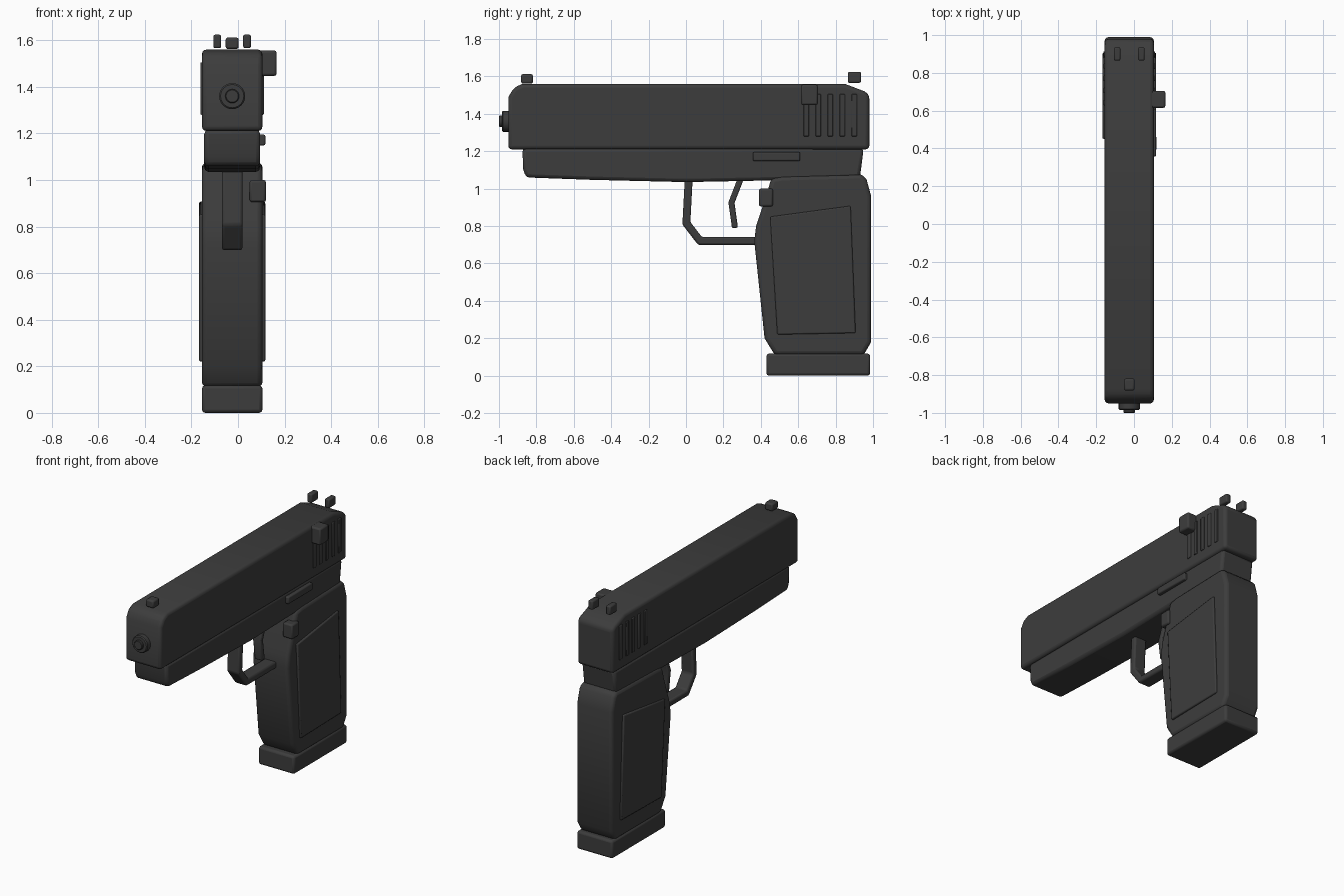
import bpy, bmesh, math
from mathutils import Vector

if "Cube" in bpy.data.objects:
    bpy.data.objects.remove(bpy.data.objects["Cube"])

CX = -0.025  # centre plane of the body

mat = bpy.data.materials.new("dark_grey")
mat.diffuse_color = (0.046, 0.046, 0.046, 1)
mat.use_nodes = True
mat.node_tree.nodes["Principled BSDF"].inputs["Base Color"].default_value = mat.diffuse_color


def finish(name, bm, bevel=0.0, segments=2):
    bmesh.ops.recalc_face_normals(bm, faces=bm.faces)
    mesh = bpy.data.meshes.new(name)
    bm.to_mesh(mesh)
    bm.free()
    mesh.materials.append(mat)
    ob = bpy.data.objects.new(name, mesh)
    bpy.context.collection.objects.link(ob)
    if bevel:
        mod = ob.modifiers.new("Bevel", 'BEVEL')
        mod.width = bevel
        mod.segments = segments
        mod.limit_method = 'ANGLE'
        mod.angle_limit = math.radians(35)
    bpy.ops.object.select_all(action='DESELECT')
    ob.select_set(True)
    bpy.context.view_layer.objects.active = ob
    bpy.ops.object.shade_smooth_by_angle(angle=math.radians(35))
    return ob


def extrude(name, profile, x0, x1, bevel=0.0, segments=2):
    """Side profile of (y, z) points extruded from x0 to x1."""
    bm = bmesh.new()
    a = [bm.verts.new((x0, y, z)) for y, z in profile]
    b = [bm.verts.new((x1, y, z)) for y, z in profile]
    bm.faces.new(a)
    bm.faces.new(b[::-1])
    n = len(a)
    for i in range(n):
        j = (i + 1) % n
        bm.faces.new((a[i], b[i], b[j], a[j]))
    return finish(name, bm, bevel, segments)


def box(name, x0, x1, y0, y1, z0, z1, bevel=0.0):
    return extrude(name, [(y0, z0), (y1, z0), (y1, z1), (y0, z1)], x0, x1, bevel)


def strip(name, path, width, x0, x1, bevel):
    """Bar of constant thickness following a (y, z) path, with mitred corners."""
    pts = [Vector(p) for p in path]
    left, right = [], []
    for i, p in enumerate(pts):
        d0 = (p - pts[i - 1]).normalized() if i else (pts[1] - p).normalized()
        d1 = (pts[i + 1] - p).normalized() if i < len(pts) - 1 else d0
        t = (d0 + d1).normalized()
        nrm = Vector((-t.y, t.x))
        off = nrm * (width / 2 / t.dot(d0))
        left.append(tuple(p + off))
        right.append(tuple(p - off))
    return extrude(name, left + right[::-1], x0, x1, bevel)


def cylinder(name, r, y0, y1, z, bevel):
    ring = [(r * math.cos(k * math.tau / 24), r * math.sin(k * math.tau / 24)) for k in range(24)]
    bm = bmesh.new()
    a = [bm.verts.new((CX + u, y0, z + v)) for u, v in ring]
    b = [bm.verts.new((CX + u, y1, z + v)) for u, v in ring]
    bm.faces.new(a)
    bm.faces.new(b[::-1])
    for i in range(24):
        j = (i + 1) % 24
        bm.faces.new((a[i], b[i], b[j], a[j]))
    return finish(name, bm, bevel, 1)


# upper body with sloped rear and front corners
extrude("slide", [(-0.95, 1.21), (0.98, 1.21), (0.98, 1.50), (0.955, 1.52), (0.85, 1.56),
                  (-0.875, 1.56), (-0.92, 1.54), (-0.95, 1.49)], -0.155, 0.105, 0.02, 3)

# lower frame
extrude("frame", [(-0.875, 1.215), (-0.87, 1.10), (-0.855, 1.06), (-0.5, 1.047), (0.0, 1.035),
                  (0.5, 1.045), (0.93, 1.06), (0.95, 1.215)], -0.145, 0.095, 0.018)

# handle
extrude("grip", [(0.455, 1.055), (0.52, 1.066), (0.94, 1.077), (0.965, 1.05), (0.99, 0.96),
                 (0.99, 0.18), (0.95, 0.11), (0.475, 0.11), (0.42, 0.20), (0.365, 0.72),
                 (0.375, 0.80), (0.435, 0.98)], -0.155, 0.105, 0.022, 3)
box("magazine_base", -0.155, 0.105, 0.43, 0.985, 0.0, 0.118, 0.014)

# raised side panels and slide grooves, mirrored on the centre plane
panel = [(0.45, 0.85), (0.88, 0.908), (0.907, 0.228), (0.488, 0.22)]
for side, s in (("left", -1), ("right", 1)):
    xs = sorted((CX + s * 0.11, CX + s * 0.142))
    extrude(side + "_grip_panel", panel, xs[0], xs[1], 0.007)
    xs = sorted((CX + s * 0.12, CX + s * 0.136))
    for i in range(5):
        y = 0.643 + i * 0.064
        box(f"{side}_rib_{i + 1}", xs[0], xs[1], y - 0.015, y + 0.015, 1.28, 1.505, 0.004)

# trigger and its guard
strip("trigger_guard", [(0.015, 1.06), (0.002, 0.815), (0.075, 0.72), (0.42, 0.72)], 0.042,
      CX - 0.044, CX + 0.044, 0.01)
strip("trigger", [(0.295, 1.06), (0.243, 0.925), (0.262, 0.79)], 0.032,
      CX - 0.028, CX + 0.028, 0.008)

# muzzle rings
cylinder("muzzle_ring", 0.056, -0.985, -0.92, 1.36, 0.006)
cylinder("muzzle_core", 0.03, -1.0, -0.92, 1.36, 0.004)

# sights
box("front_sight", CX - 0.028, CX + 0.028, -0.882, -0.818, 1.562, 1.612, 0.01)
for side, s in (("left", -1), ("right", 1)):
    c = CX + s * 0.064
    box(side + "_rear_sight", c - 0.017, c + 0.017, 0.865, 0.936, 1.566, 1.624, 0.008)

# controls on the right side
box("side_block", 0.08, 0.166, 0.615, 0.705, 1.447, 1.556, 0.01)
box("slide_stop", 0.06, 0.117, 0.357, 0.61, 1.148, 1.195, 0.007)
box("release_button", 0.05, 0.12, 0.39, 0.465, 0.905, 1.0, 0.01)
